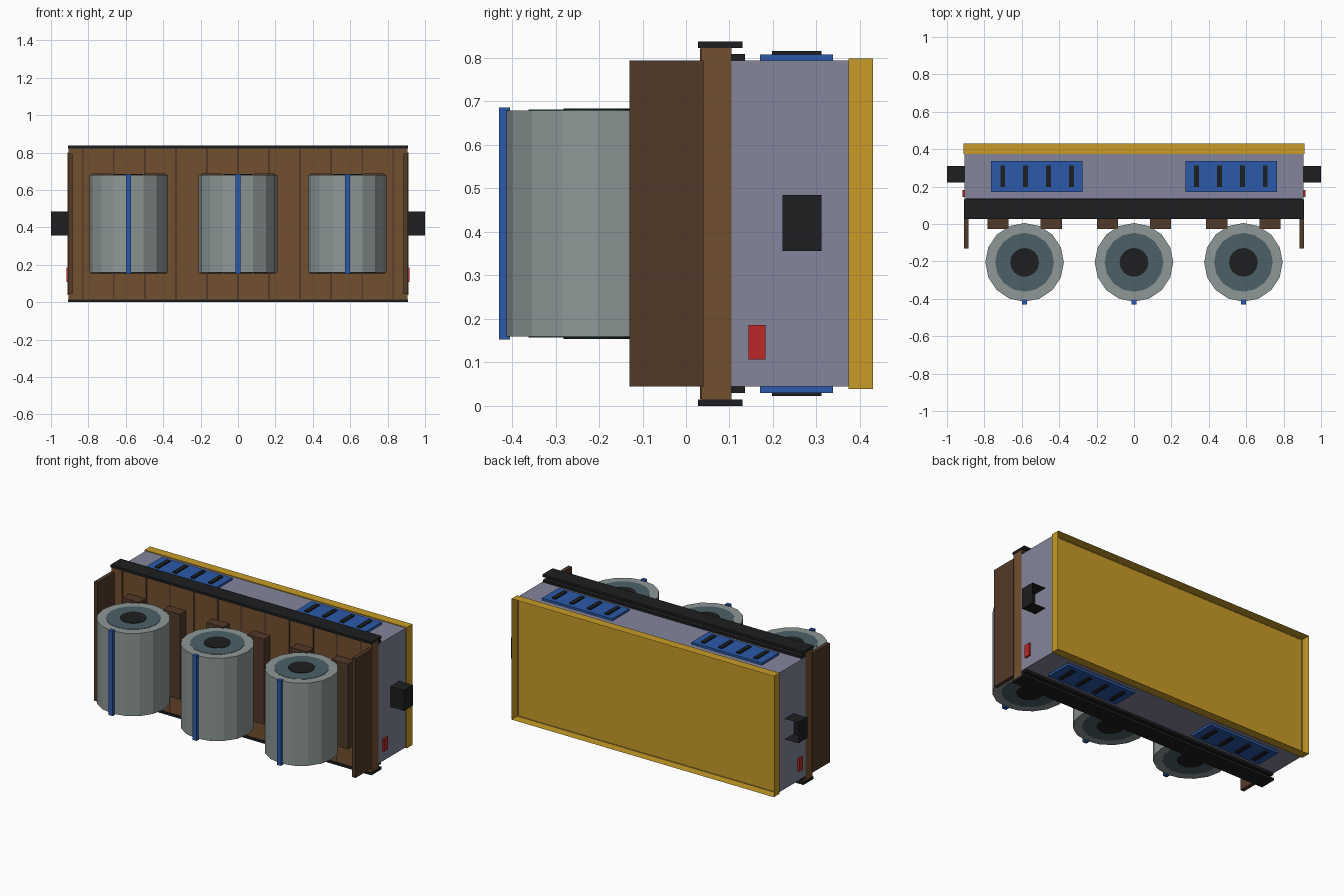
import bpy, bmesh
from mathutils import Matrix

if "Cube" in bpy.data.objects:
    bpy.data.objects.remove(bpy.data.objects["Cube"])

ZC = 0.419  # mid height, the mirror plane of the car lying on its side


def material(name, rgb):
    m = bpy.data.materials.new(name)
    m.diffuse_color = (*rgb, 1)
    m.use_nodes = True
    m.node_tree.nodes["Principled BSDF"].inputs["Base Color"].default_value = m.diffuse_color
    return m


BROWN = material("deck_brown", (0.17, 0.08, 0.03))
DARK = material("dark_brown", (0.085, 0.042, 0.022))
BLACK = material("black", (0.012, 0.013, 0.014))
GREY = material("body_grey", (0.23, 0.24, 0.33))
YELLOW = material("yellow", (0.58, 0.33, 0.02))
BLUE = material("blue", (0.025, 0.10, 0.40))
RED = material("red", (0.50, 0.02, 0.02))
STEEL = material("steel", (0.27, 0.31, 0.31))
TEAL = material("teal", (0.07, 0.12, 0.14))


def finish(name, bm, mat):
    me = bpy.data.meshes.new(name)
    bm.to_mesh(me)
    bm.free()
    me.materials.append(mat)
    ob = bpy.data.objects.new(name, me)
    bpy.context.collection.objects.link(ob)
    return ob


def box(name, x, y, z, mat, open_back=False):
    """Box from (min, max) ranges; open_back leaves out the +y face."""
    bm = bmesh.new()
    c = [(a + b) / 2 for a, b in (x, y, z)]
    s = [b - a for a, b in (x, y, z)]
    bmesh.ops.create_cube(bm, size=1, matrix=Matrix.Translation(c) @ Matrix.Diagonal((*s, 1)))
    if open_back:
        bm.normal_update()
        back = [f for f in bm.faces if f.normal.y > 0.9]
        bmesh.ops.delete(bm, geom=back, context='FACES')
    return finish(name, bm, mat)


def roll(name, x, y, radius, z, mat):
    """16-sided upright cylinder."""
    bm = bmesh.new()
    bmesh.ops.create_cone(bm, cap_ends=True, segments=16, radius1=radius, radius2=radius,
                          depth=z[1] - z[0], matrix=Matrix.Translation((x, y, sum(z) / 2)))
    return finish(name, bm, mat)


def flip_z(z):
    return (2 * ZC - z[1], 2 * ZC - z[0])


def both_z(name, x, y, z, mat):
    """Same box at the upper side and mirrored at the lower side."""
    box(name + "_upper", x, y, z, mat)
    box(name + "_lower", x, y, flip_z(z), mat)


# Main layers: deck, body and the hollow yellow skirt
box("deck", (-0.905, 0.905), (0.035, 0.105), (0.014, 0.824), BROWN)
box("body", (-0.905, 0.905), (0.105, 0.376), (0.044, 0.794), GREY, True)
box("skirt", (-0.912, 0.912), (0.374, 0.43), (0.039, 0.799), YELLOW, True)

# Long black rails and the thin strips beside them
both_z("rail", (-0.908, 0.908), (0.028, 0.13), (0.823, 0.838), BLACK)
both_z("rail_strip", (-0.9, 0.9), (0.105, 0.136), (0.79, 0.809), BLACK)

# Dark gaps between deck planks
for i in range(-5, 6):
    x = i * 0.166
    box("plank_gap", (x - 0.005, x + 0.005), (0.032, 0.04), (0.016, 0.822), DARK)

# Ends: end wall, coupler, red lamp
for s, side in ((-1, "left"), (1, "right")):
    def span(a, b):
        return tuple(sorted((s * a, s * b)))
    box("end_wall_" + side, span(0.885, 0.909), (-0.13, 0.04), (0.044, 0.794), DARK)
    box("coupler_" + side, span(0.895, 1.0), (0.222, 0.311), (0.356, 0.485), BLACK, True)
    box("lamp_" + side, span(0.9, 0.916), (0.144, 0.183), (0.107, 0.186), RED)
    # Blue vent panels with black slots
    both_z("vent_" + side, span(0.275, 0.765), (0.17, 0.338), (0.785, 0.808), BLUE)
    for x in (0.335, 0.457, 0.58, 0.702):
        both_z("vent_slot_" + side, span(x - 0.013, x + 0.013), (0.198, 0.312), (0.8, 0.816), BLACK)

# Three steel coils with core discs, strap and two chocks each
for cx in (-0.585, 0, 0.585):
    roll("coil", cx, -0.205, 0.21, (0.159, 0.679), STEEL)
    roll("coil_ring", cx, -0.205, 0.157, (0.157, 0.681), TEAL)
    roll("coil_core", cx, -0.205, 0.077, (0.154, 0.684), BLACK)
    box("strap", (cx - 0.014, cx + 0.014), (-0.43, -0.405), (0.152, 0.686), BLUE)
    for d in (-0.142, 0.142):
        box("chock", (cx + d - 0.057, cx + d + 0.057), (-0.027, 0.04), (0.151, 0.687), DARK)
